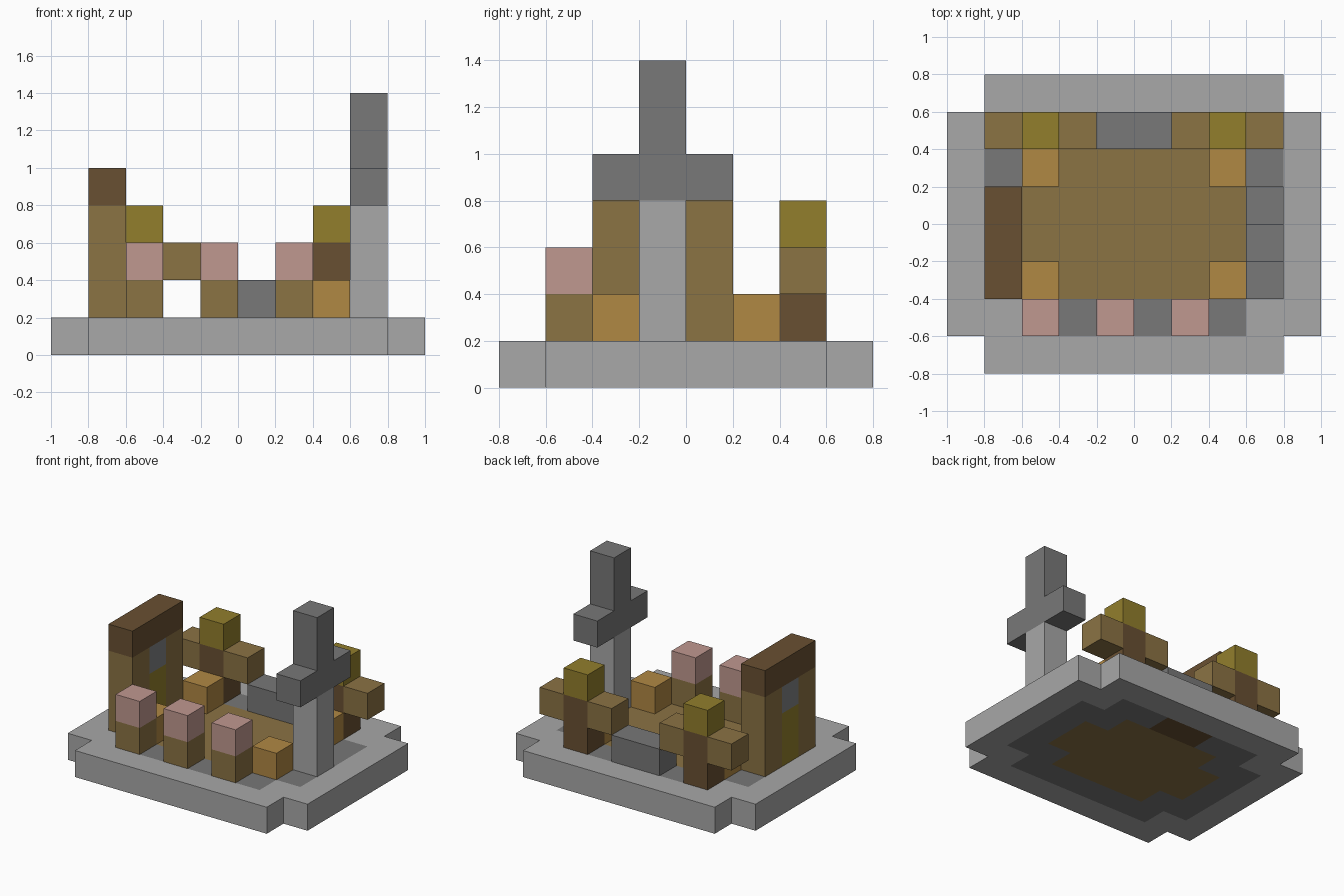
import bpy
import bmesh
from mathutils import Vector

if "Cube" in bpy.data.objects:
    bpy.data.objects.remove(bpy.data.objects["Cube"], do_unlink=True)

U = 0.2  # one block


def material(name, hex_code):
    def linear(i):
        c = int(hex_code[i:i + 2], 16) / 255
        return c / 12.92 if c <= 0.04045 else ((c + 0.055) / 1.055) ** 2.4
    rgba = (linear(0), linear(2), linear(4), 1)
    m = bpy.data.materials.new(name)
    m.use_nodes = True
    m.diffuse_color = rgba
    m.node_tree.nodes["Principled BSDF"].inputs["Base Color"].default_value = rgba
    return m


light = material("light stone", "a8a8a8")
dark = material("dark stone", "787878")
tan = material("tan wood", "8b7344")
brown = material("dark brown wood", "695032")
orange = material("orange wood", "b08844")
olive = material("olive gold", "927e2c")
pink = material("dusty pink", "c09890")
slate = material("slate glass", "7e8184")


def finish(name, bm, mats):
    mesh = bpy.data.meshes.new(name)
    bm.to_mesh(mesh)
    bm.free()
    for m in mats:
        mesh.materials.append(m)
    obj = bpy.data.objects.new(name, mesh)
    bpy.context.collection.objects.link(obj)
    return obj


def block(name, mat, corner, size=(1, 1, 1)):
    """Box given by its lowest corner and size, counted in blocks."""
    bm = bmesh.new()
    bmesh.ops.create_cube(bm, size=1)
    for v in bm.verts:
        v.co = Vector([(c + (p + 0.5) * s) * U for c, p, s in zip(corner, v.co, size)])
    return finish(name, bm, [mat])


# Stone base with cut corners and a patterned floor
def floor_index(x, y):
    x, y = abs(x) / U, y / U
    if x < 2 and abs(y) < 2 or x < 3 and abs(y) < 1:
        return 2
    if x < 1 and 2 < y < 3:
        return 3
    if x < 4 and abs(y) < 2 or x < 3 and abs(y) < 3:
        return 1
    return 0


bm = bmesh.new()
bmesh.ops.create_grid(bm, x_segments=10, y_segments=8, size=1)
bmesh.ops.scale(bm, vec=(1, 0.8, 1), verts=bm.verts)
corners = [f for f in bm.faces
           if abs(f.calc_center_median().x) > 0.8 and abs(f.calc_center_median().y) > 0.6]
bmesh.ops.delete(bm, geom=corners, context='FACES')
grown = bmesh.ops.extrude_face_region(bm, geom=bm.faces[:], use_keep_orig=True)
top = [g for g in grown["geom"] if isinstance(g, bmesh.types.BMVert)]
bmesh.ops.translate(bm, vec=(0, 0, U), verts=top)
bmesh.ops.recalc_face_normals(bm, faces=bm.faces)
for f in bm.faces:
    if abs(f.normal.z) > 0.5:
        c = f.calc_center_median()
        f.material_index = floor_index(c.x, c.y)
finish("base", bm, [light, dark, tan, brown])

# Cross with a pale post
block("cross_post", light, (3, -1, 1), (1, 1, 3))
block("cross_upper", dark, (3, -1, 4), (1, 1, 3))
for name, y in (("front", -2), ("back", 0)):
    block("cross_arm_" + name, dark, (3, y, 4))

# Gate with a door and a window
for name, y in (("front", -2), ("back", 0)):
    block("gate_post_" + name, tan, (-4, y, 1), (1, 1, 3))
block("gate_beam", brown, (-4, -2, 4), (1, 3, 1))
block("gate_door", olive, (-4, -1, 1), (1, 1, 2))
block("gate_window", slate, (-4, -1, 3))

# Two branching stands along the back
for name, x in (("right", -3), ("left", 2)):
    block("stand_trunk_" + name, brown, (x, 2, 1), (1, 1, 2))
    block("stand_top_" + name, olive, (x, 2, 3))
    for side, dx in (("right", -1), ("left", 1)):
        block("stand_branch_" + name + "_" + side, tan, (x + dx, 2, 2))

# Stone bench at the back
block("bench", dark, (-1, 2, 1), (2, 1, 1))

# Pink-topped pedestals along the front
for i, x in enumerate((-3, -1, 1)):
    block(f"pedestal_{i}", tan, (x, -3, 1))
    block(f"pedestal_top_{i}", pink, (x, -3, 2))

# Seats at the floor corners
for x in (-3, 2):
    for y in (-2, 1):
        side = ("left" if x > 0 else "right") + ("_back" if y > 0 else "_front")
        block("seat_" + side, orange, (x, y, 1))
